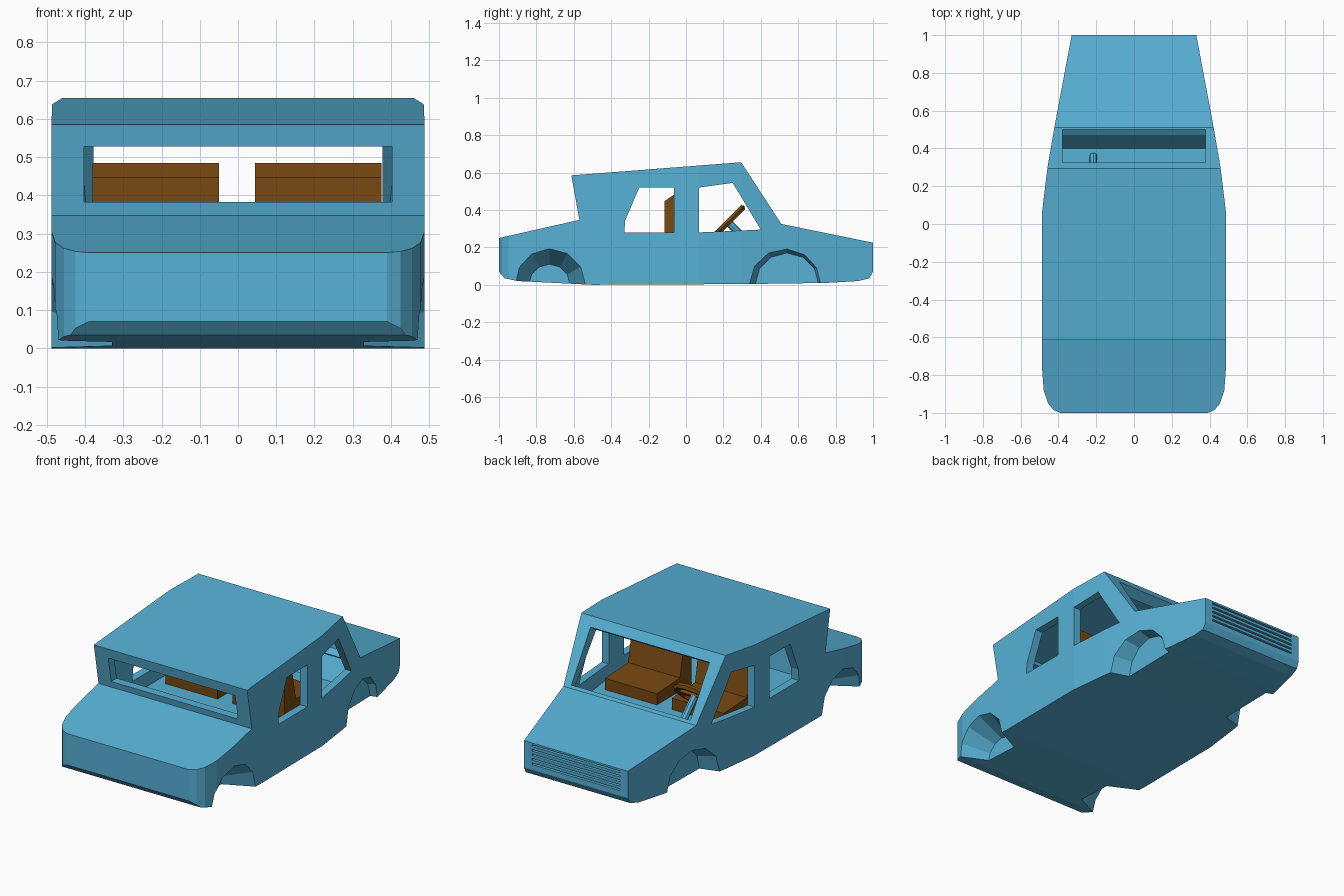
import bpy, bmesh, math
from mathutils import Matrix, Vector

if "Cube" in bpy.data.objects:
    bpy.data.objects.remove(bpy.data.objects["Cube"])


def material(name, color):
    m = bpy.data.materials.new(name)
    m.diffuse_color = (*color, 1)
    m.use_nodes = True
    m.node_tree.nodes["Principled BSDF"].inputs["Base Color"].default_value = m.diffuse_color
    return m


BLUE = material("sky blue", (0.095, 0.44, 0.67))
BROWN = material("leather brown", (0.19, 0.066, 0.006))


def finish(bm, name, mat):
    bmesh.ops.recalc_face_normals(bm, faces=bm.faces)
    me = bpy.data.meshes.new(name)
    bm.to_mesh(me)
    bm.free()
    me.materials.append(mat)
    ob = bpy.data.objects.new(name, me)
    bpy.context.scene.collection.objects.link(ob)
    return ob


def prism(name, pts, axis, lo, hi, mat=BLUE):
    """Extrude a (y,z) outline along x, or an (x,y) outline along z."""
    bm = bmesh.new()
    put = (lambda p, d: (d, *p)) if axis == 'x' else (lambda p, d: (*p, d))
    f = bm.faces.new([bm.verts.new(put(p, lo)) for p in pts])
    r = bmesh.ops.extrude_face_region(bm, geom=[f])
    v = [g for g in r['geom'] if isinstance(g, bmesh.types.BMVert)]
    bmesh.ops.translate(bm, verts=v, vec=put((0, 0), hi - lo))
    return finish(bm, name, mat)


def boolean(ob, cutter, op='DIFFERENCE'):
    cutter.hide_render = True
    m = ob.modifiers.new("cut", 'BOOLEAN')
    m.object, m.operation, m.solver = cutter, op, 'EXACT'
    bpy.context.view_layer.update()
    dg = bpy.context.evaluated_depsgraph_get()
    me = bpy.data.meshes.new_from_object(ob.evaluated_get(dg))
    ob.modifiers.clear()
    ob.data = me
    bpy.data.objects.remove(cutter)


def mirrored(half):
    return half + [(-x, y) for x, y in reversed(half)]


# body: side outline intersected with plan outline
side = [(-1, .07), (-.97, .035), (-.9, .02), (-.5, 0), (.33, .004), (.75, .01), (.92, .02),
        (.98, .035), (1, .07), (1, .225), (.51, .325), (.295, .655), (-.613, .585),
        (-.57, .347), (-1, .25)]
plan = mirrored([(.39, -1), (.425, -.985), (.455, -.95), (.478, -.88), (.488, -.75),
                 (.486, .07), (.458, .3), (.42, .52), (.33, 1)])
body = prism("car_body", side, 'x', -.6, .6)
boolean(body, prism("plan_cutter", plan, 'z', -.1, .8), 'INTERSECT')

# hollow cabin
cabin = prism("cabin_cutter", [(-.51, .2), (.4, .2), (.47, .31), (.455, .335), (.255, .6),
                               (-.555, .55), (-.52, .35)], 'x', -.5, .5)
boolean(cabin, prism("cabin_plan", mirrored([(.44, -.7), (.44, .1), (.387, .5)]), 'z', 0, 1),
        'INTERSECT')
boolean(body, cabin)

# side windows, cut through both sides
boolean(body, prism("rear_side_window", [(-.33, .28), (-.065, .28), (-.065, .52), (-.25, .52),
                                         (-.325, .345)], 'x', -.7, .7))
boolean(body, prism("front_side_window", [(.07, .28), (.40, .295), (.25, .545), (.07, .52)],
                    'x', -.7, .7))
# rear window
boolean(body, prism("rear_window", [(-.75, .383), (-.45, .383), (-.45, .527), (-.75, .527)],
                    'x', -.403, .403))
# windshield, cut square to its slope
n = Vector((.83, .555)) * .1
a, b = Vector((.325, .605)), Vector((.5, .34))
boolean(body, prism("windshield", [a + n, b + n, b - n, a - n], 'x', -.378, .378))

# wheel arches: twelve-sided tapered recesses
for y, xi, xo, ri, ro in ((-.73, .33, .53, .11, .215), (.54, .345, .48, .17, .21)):
    for s in (1, -1):
        bm = bmesh.new()
        bmesh.ops.create_cone(bm, cap_ends=True, segments=12, radius1=ri, radius2=ro,
                              depth=xo - xi,
                              matrix=Matrix.Translation((s * (xi + xo) / 2, y, 0))
                              @ Matrix.Rotation(s * math.pi / 2, 4, 'Y'))
        boolean(body, finish(bm, "arch_cutter", BLUE))

# grille slots
for i in range(5):
    z = .1 + i * .026
    boolean(body, prism("grille_cutter", [(.975, z), (1.1, z), (1.1, z + .01), (.975, z + .01)],
                        'x', -.28, .28))

# seats: cushion and slanted-top back in one outline
for name, x0, x1 in (("left_seat", -.38, -.05), ("right_seat", .045, .375)):
    prism(name, [(-.115, .19), (.2, .19), (.2, .265), (-.01, .275), (-.05, .485),
                 (-.06, .485), (-.115, .447)], 'x', x0, x1, BROWN)

# steering wheel: low-poly ring with a crossbar, tilted
hub = Vector((-.215, .225, .335))
tilt = Matrix.Translation(hub) @ Matrix.Rotation(math.radians(45), 4, 'X')
bm = bmesh.new()
N, R, r = 12, .105, .018
ring = [[bm.verts.new(((R + r * math.cos(t)) * math.cos(u), (R + r * math.cos(t)) * math.sin(u),
                       r * math.sin(t)))
         for t in [k * math.pi / 3 for k in range(6)]]
        for u in [k * 2 * math.pi / N for k in range(N)]]
for i in range(N):
    for k in range(6):
        j, l = (i + 1) % N, (k + 1) % 6
        bm.faces.new((ring[i][k], ring[j][k], ring[j][l], ring[i][l]))
bmesh.ops.create_cube(bm, size=1, matrix=Matrix.Diagonal((2 * R, .035, .02, 1)))
bmesh.ops.transform(bm, matrix=tilt, verts=bm.verts)
finish(bm, "steering_wheel", BROWN)

# steering column
bm = bmesh.new()
bmesh.ops.create_cone(bm, cap_ends=True, segments=8, radius1=.02, radius2=.02, depth=.19,
                      matrix=tilt @ Matrix.Translation((0, 0, -.1)))
finish(bm, "steering_column", BLUE)
